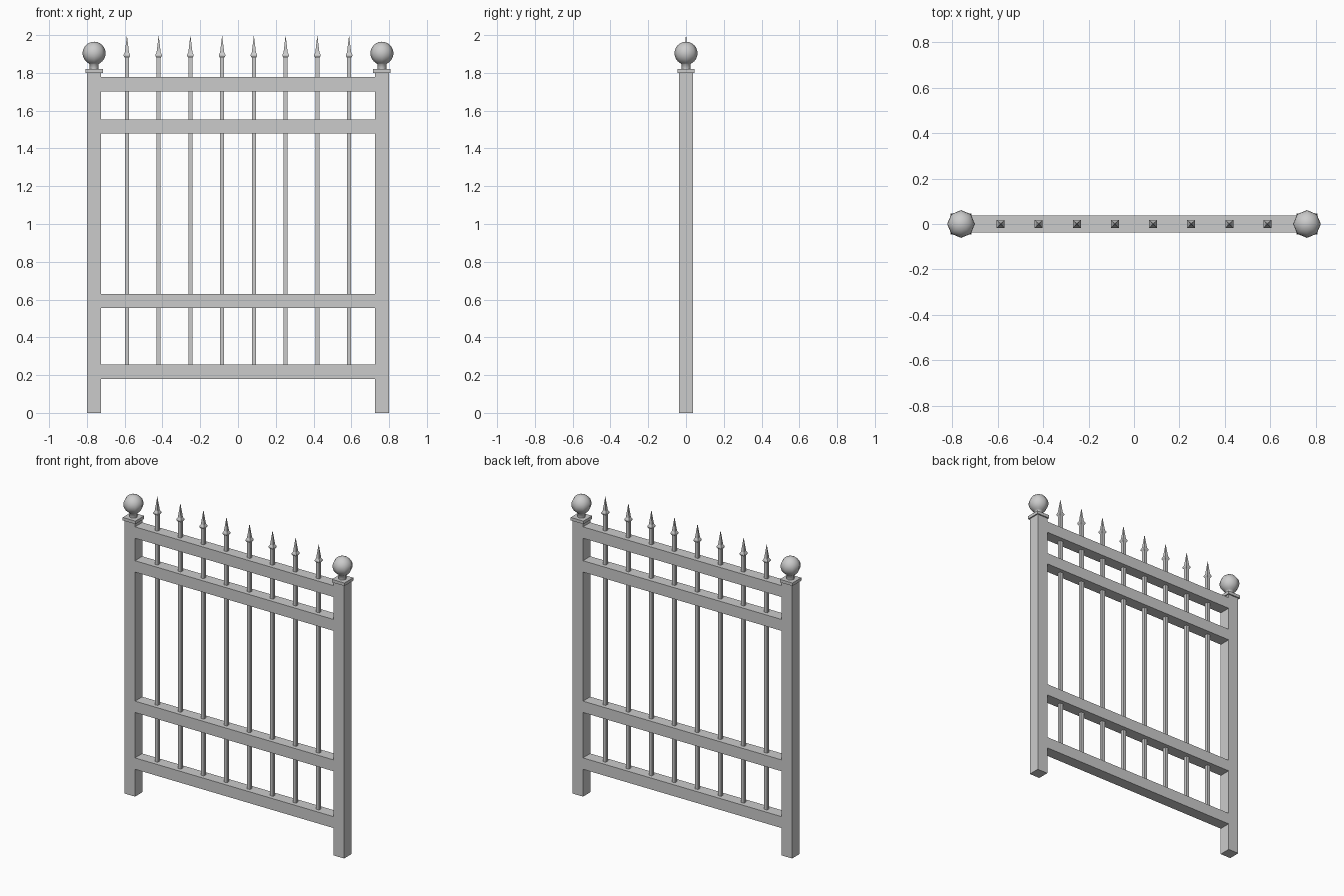
import bpy, bmesh, math

if "Cube" in bpy.data.objects:
    bpy.data.objects.remove(bpy.data.objects["Cube"])


def make_object(name, bm):
    bmesh.ops.recalc_face_normals(bm, faces=bm.faces)
    mesh = bpy.data.meshes.new(name)
    bm.to_mesh(mesh)
    bm.free()
    obj = bpy.data.objects.new(name, mesh)
    bpy.context.collection.objects.link(obj)
    return obj


def box(name, x0, x1, half_depth, z0, z1):
    bm = bmesh.new()
    bmesh.ops.create_cube(bm, size=1)
    for v in bm.verts:
        v.co.x = (x0 + x1) / 2 + v.co.x * (x1 - x0)
        v.co.y *= 2 * half_depth
        v.co.z = (z0 + z1) / 2 + v.co.z * (z1 - z0)
    return make_object(name, bm)


def turned(name, x, profile, sides, start=0.0):
    """Stack rings of (radius, z) around a vertical axis; radius 0 makes a tip."""
    bm = bmesh.new()
    rings = []
    for r, z in profile:
        n = sides if r > 0 else 1
        rings.append([bm.verts.new((x + r * math.cos(start + 2 * math.pi * i / sides),
                                    r * math.sin(start + 2 * math.pi * i / sides), z))
                      for i in range(n)])
    for a, b in zip(rings, rings[1:]):
        for i in range(sides):
            j = (i + 1) % sides
            if len(b) == 1:
                bm.faces.new((a[i], a[j], b[0]))
            else:
                bm.faces.new((a[i], a[j], b[j], b[i]))
    bm.faces.new(rings[0][::-1])
    return make_object(name, bm)


POST_X, HALF = 0.762, 0.038

# Ball finial profile: neck, then sphere arc
BALL_Z, BALL_R = 1.904, 0.061
ball = [(0.024, 1.82), (0.024, 1.846)]
for i in range(2, 12):
    a = math.pi * i / 12
    ball.append((BALL_R * math.sin(a), BALL_Z - BALL_R * math.cos(a)))
ball.append((0, BALL_Z + BALL_R))

# Posts with caps and ball finials
for side, s in (("left", -1), ("right", 1)):
    x = s * POST_X
    box(f"{side}_post", x - HALF, x + HALF, HALF, 0, 1.80)
    box(f"{side}_post_cap", x - 0.046, x + 0.046, 0.046, 1.80, 1.82)
    finial = turned(f"{side}_ball_finial", x, ball, 8)
    bpy.ops.object.select_all(action='DESELECT')
    finial.select_set(True)
    bpy.context.view_layer.objects.active = finial
    bpy.ops.object.shade_smooth_by_angle(angle=math.radians(50))

# Horizontal rails
inner = POST_X - HALF
for name, z0 in (("bottom_rail", 0.18), ("lower_rail", 0.554),
                 ("upper_rail", 1.479), ("top_rail", 1.702)):
    box(name, -inner, inner, HALF, z0, z0 + 0.075)

# Square pickets with flared spear tips
k = math.sqrt(2)
spear = [(0.011 * k, 1.88), (0.0175 * k, 1.89), (0.0175 * k, 1.896),
         (0.011 * k, 1.908), (0, 2.0)]
for i in range(8):
    x = (i - 3.5) * 0.168
    box(f"picket_{i + 1}", x - 0.011, x + 0.011, 0.011, 0.22, 1.88)
    turned(f"spear_tip_{i + 1}", x, spear, 4, math.pi / 4)
